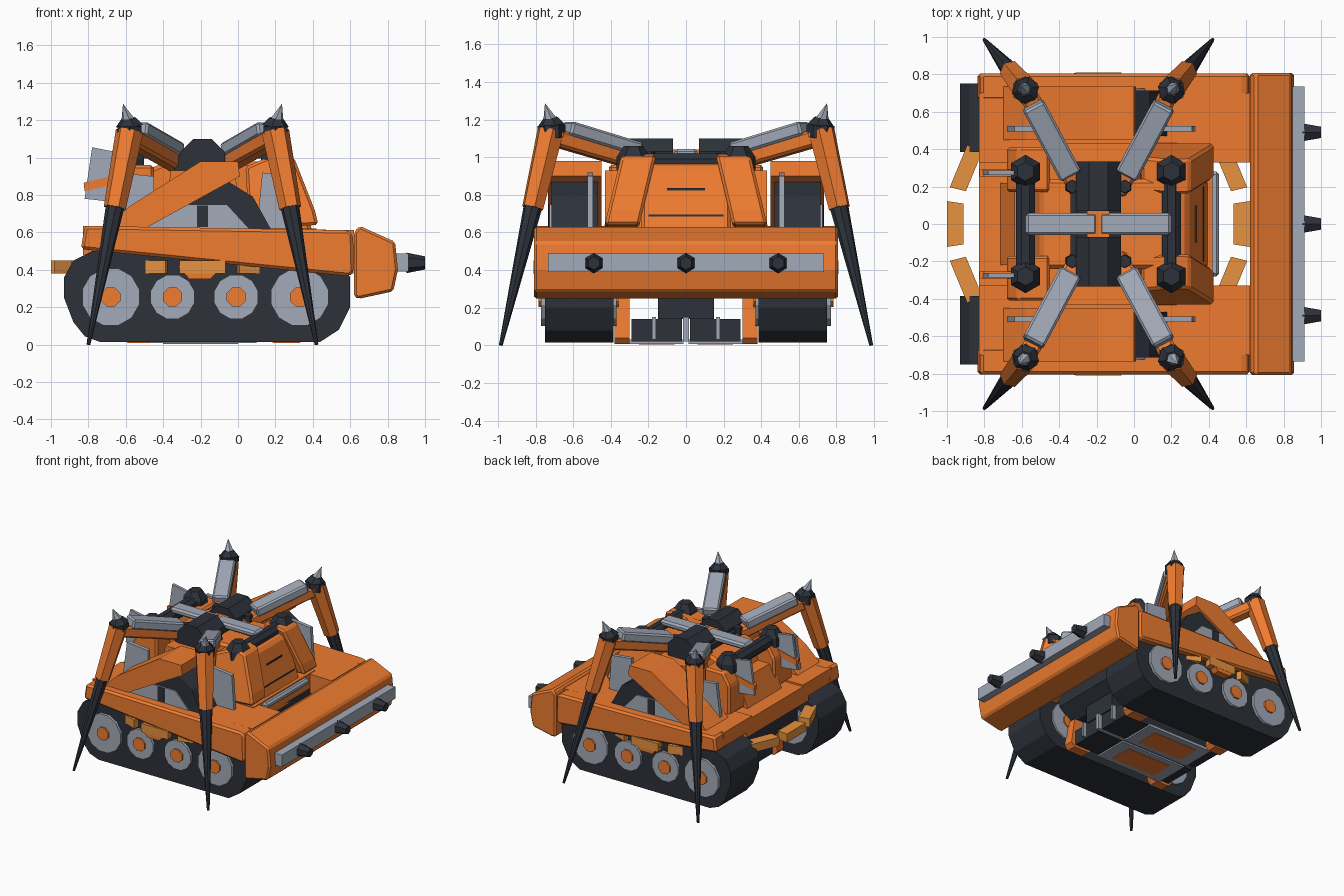
import bpy, bmesh, math
from mathutils import Vector, Matrix

if "Cube" in bpy.data.objects:
    bpy.data.objects.remove(bpy.data.objects["Cube"])


def material(name, rgb):
    m = bpy.data.materials.new(name)
    m.diffuse_color = (*rgb, 1)
    m.use_nodes = True
    m.node_tree.nodes["Principled BSDF"].inputs["Base Color"].default_value = m.diffuse_color
    return m


ORANGE = material("orange", (0.86, 0.2, 0.03))
AMBER = material("amber", (0.8, 0.29, 0.05))
DARK = material("dark", (0.026, 0.031, 0.042))
GREY = material("grey", (0.36, 0.4, 0.48))
CX = -0.19  # centre of the leg and ring layout


def finish(name, bm, mat, bevel=0):
    bmesh.ops.recalc_face_normals(bm, faces=bm.faces)
    me = bpy.data.meshes.new(name)
    bm.to_mesh(me)
    bm.free()
    ob = bpy.data.objects.new(name, me)
    bpy.context.collection.objects.link(ob)
    me.materials.append(mat)
    if bevel:
        b = ob.modifiers.new("chamfer", 'BEVEL')
        b.width, b.segments, b.limit_method = bevel, 1, 'ANGLE'
    return ob


def prism(name, pts, y0, y1, mat, bevel=0, lean=0):
    """Side profile in x,z spun out along y; lean shifts y with height above 0.63."""
    bm = bmesh.new()
    rings = [[bm.verts.new((x, y + lean * (z - 0.63), z)) for x, z in pts] for y in (y0, y1)]
    bm.faces.new(rings[0])
    bm.faces.new(rings[1])
    n = len(pts)
    for i in range(n):
        j = (i + 1) % n
        bm.faces.new((rings[0][i], rings[0][j], rings[1][j], rings[1][i]))
    return finish(name, bm, mat, bevel)


def pair(name, pts, y0, y1, mat, bevel=0, lean=0):
    for s in (-1, 1):
        prism(name, pts, s * y0, s * y1, mat, bevel, s * lean)


def rect(x0, x1, z0, z1):
    return [(x0, z0), (x1, z0), (x1, z1), (x0, z1)]


def limb(name, p, q, r1, r2, n, mat, turn=0.0):
    """Tapered n-sided bar from p to q."""
    p, q = Vector(p), Vector(q)
    d = q - p
    bm = bmesh.new()
    m = Matrix.Translation((p + q) / 2) @ d.to_track_quat('Z', 'Y').to_matrix().to_4x4() @ Matrix.Rotation(turn, 4, 'Z')
    bmesh.ops.create_cone(bm, cap_ends=True, segments=n, radius1=r1, radius2=r2, depth=d.length, matrix=m)
    bmesh.ops.remove_doubles(bm, verts=bm.verts, dist=0.0005)
    return finish(name, bm, mat)


def beam(name, p, q, w, h, mat, bevel=0):
    """Rectangular bar from p to q."""
    p, q = Vector(p), Vector(q)
    d = q - p
    bm = bmesh.new()
    m = Matrix.Translation((p + q) / 2) @ d.to_track_quat('X', 'Z').to_matrix().to_4x4() @ Matrix.Diagonal((d.length, w, h, 1))
    bmesh.ops.create_cube(bm, size=1, matrix=m)
    return finish(name, bm, mat, bevel)


# tracks and road wheels
track = [(-.93, .36), (-.93, .25), (-.88, .12), (-.82, .045), (-.74, .015), (.44, .015), (.54, .08),
         (.6, .2), (.6, .36), (.52, .48), (-.78, .5), (-.88, .45)]
pair("track", track, .385, .75, DARK)
for s in (-1, 1):
    for x, r in ((-.68, .158), (-.35, .122), (-.01, .122), (.33, .158)):
        limb("road_wheel", (x, s * .37, .255), (x, s * .772, .255), r, r, 12, GREY, math.pi / 12)
        limb("wheel_hub", (x, s * .36, .255), (x, s * .785, .255), .055, .055, 8, ORANGE, math.pi / 8)

# fenders
pair("fender", [(-.84, .51), (.6, .365), (.62, .39), (.615, .59), (.59, .612), (-.82, .635)], .66, .805, ORANGE, .018)
pair("fender_top", [(-.83, .52), (.62, .45), (.62, .612), (-.83, .634)], .33, .7, ORANGE)
pair("fender_tab", [(-.32, .42), (-.26, .35), (-.15, .35), (-.08, .42)], .7, .808, ORANGE)

# front bumper with strip and studs
prism("bumper", [(.62, .255), (.645, .245), (.83, .285), (.855, .4), (.84, .55), (.65, .635), (.62, .6)],
      -.808, .808, ORANGE, .025)
prism("bumper_strip", rect(.83, .912, .39, .488), -.735, .735, GREY)
for y in (-.49, 0, .49):
    limb("bumper_stud", (.9, y, .437), (1, y, .437), .055, .035, 6, DARK)

# hull and belly
prism("hull_deck", rect(-.83, .42, .48, .62), -.4, .4, ORANGE)
prism("hull_core", [(-.75, .3), (-.6, .25), (.3, .25), (.42, .35), (.42, .5), (-.75, .5)], -.385, .385, DARK)
prism("belly_spine", rect(-.55, .34, .14, .3), -.15, .15, DARK)
pair("belly_foot", rect(-.58, .33, .02, .14), .02, .29, DARK)
pair("belly_plate", rect(-.5, .1, .008, .03), .012, .3, GREY)
pair("belly_inset", rect(-.4, 0, .004, .02), .06, .25, ORANGE)
for x0, x1 in ((-.62, -.45), (.16, .36)):
    pair("belly_claw", [(x0, .04), (x0 + .03, .008), (x1 - .03, .008), (x1, .04), (x1 - .03, .25), (x0 + .03, .25)],
         .3, .38, ORANGE)
pair("belly_rib", rect(.3, .36, .03, .15), .16, .18, GREY)
prism("belly_keel", rect(-.5, .36, .02, .15), -.015, .015, GREY)
prism("nose_trim", rect(.4, .455, .56, .61), -.28, .28, GREY, .015)

# centre cabin and hood
prism("hood", [(-.6, .6), (-.5, .93), (-.4, .97), (.2, .98), (.29, .95), (.4, .6)], -.24, .24, ORANGE, .02)
beam("hood_handle", (.325, -.1, .83), (.325, .1, .83), .02, .012, DARK)
beam("hood_seam", (.369, -.2, .69), (.369, .2, .69), .012, .01, DARK)
prism("cabin_sides", [(-.4, .6), (-.36, .93), (-.02, .93), (.04, .6)], -.43, .43, ORANGE)
prism("rear_bulkhead", [(-.72, .6), (-.64, .82), (-.5, .82), (-.5, .6)], -.22, .22, ORANGE)

# slanted shoulder blocks
pair("front_shoulder", [(.06, .62), (.43, .64), (.41, .72), (.3, 1.0), (.2, 1.02), (.04, .95)],
     .25, .435, ORANGE, .015, -.24)
pair("rear_shoulder", [(-.68, .62), (-.45, .62), (-.45, .96), (-.62, .96), (-.68, .86)], .17, .41, ORANGE, .015)

# side housings with a grey disc under sloping armour
pair("side_housing", [(-.62, .61), (-.4, .76), (-.2, .89), (-.05, .87), (.08, .79), (.18, .61)], .47, .715, DARK)
pair("housing_panel", [(-.5, .62), (-.28, .75), (-.06, .75), (.06, .62)], .6, .725, GREY)
pair("housing_slot", rect(-.22, -.16, .63, .745), .6, .73, DARK)
pair("side_armour", [(-.7, .63), (-.48, .63), (.01, .9), (0, .98), (-.2, .98), (-.58, .74)], .45, .735, ORANGE)
pair("front_side_fin", [(.1, .62), (.33, .62), (.31, .9), (.13, .92)], .495, .525, GREY)
pair("rear_side_fin", [(-.68, .62), (-.45, .62), (-.45, .9), (-.64, .92)], .495, .525, GREY)

# tail fins
pair("tail_fin", [(-.82, .78), (-.64, .76), (-.6, 1.02), (-.78, 1.055)], .262, .285, GREY)
pair("tail_fin_bar", [(-.82, .82), (-.64, .86), (-.64, .91), (-.825, .865)], .255, .292, ORANGE)

# roof drums, cross bars and knobs
beam("roof_core", (CX - .15, 0, .97), (CX + .12, 0, .97), .66, .08, DARK)
for s in (-1, 1):
    limb("roof_drum", (CX, s * .07, .98), (CX, s * .335, .98), .13, .13, 8, DARK, math.pi / 8)
for t in (-1, 1):
    x = CX + t * .39
    limb("cross_bar", (x, -.28, .97), (x, .28, .97), .055, .055, 8, DARK, math.pi / 8)
    beam("roof_blade", (CX + t * .005, 0, 1.02), (x, 0, 1.02), .12, .05, GREY, .015)
    for s in (-1, 1):
        limb("shoulder_knob", (x, s * .28, .93), (x, s * .28, 1.0), .09, .09, 6, DARK)
        limb("shoulder_knob_cap", (x, s * .28, 1.0), (x, s * .28, 1.06), .09, .05, 6, DARK)
beam("roof_clip", (CX - .06, 0, 1.015), (CX + .06, 0, 1.015), .14, .05, ORANGE)

# four jointed legs
for t in (-1, 1):
    for s in (-1, 1):
        def at(x, y, z):
            return Vector((CX + t * x, s * y, z))
        knee, foot = at(.39, .72, 1.14), at(.61, .985, 0)
        shin = knee.lerp(foot, .36)
        limb("leg_hip", at(.14, .2, .93), at(.14, .2, 1.03), .045, .035, 6, DARK)
        beam("leg_thigh", at(.1, .17, .95), at(.39, .72, 1.11), .1, .09, ORANGE, .015)
        beam("leg_thigh_plate", at(.15, .26, 1.04), at(.35, .635, 1.155), .125, .075, GREY, .012)
        limb("leg_shin", knee, shin, .075, .06, 6, ORANGE)
        limb("leg_claw", shin - (foot - knee) * .01, foot, .05, .01, 8, DARK)
        limb("knee_joint", at(.39, .71, 1.1), at(.39, .715, 1.17), .07, .075, 6, DARK)
        limb("knee_cap", at(.39, .715, 1.17), at(.395, .72, 1.21), .075, .04, 6, DARK)
        limb("knee_spike", at(.395, .72, 1.19), at(.425, .75, 1.288), .042, 0, 6, GREY)

# segmented ring around the hull
for i in range(16):
    a, h = i * math.tau / 16, .15
    bm = bmesh.new()
    quad = [bm.verts.new((CX + r * math.cos(b), r * math.sin(b), .38))
            for r, b in ((.73, a - h), (.819, a - h), (.819, a + h), (.73, a + h))]
    face = bm.faces.new(quad)
    ext = bmesh.ops.extrude_face_region(bm, geom=[face])
    bmesh.ops.translate(bm, vec=(0, 0, .07), verts=[v for v in ext["geom"] if isinstance(v, bmesh.types.BMVert)])
    finish("ring_segment", bm, AMBER)
